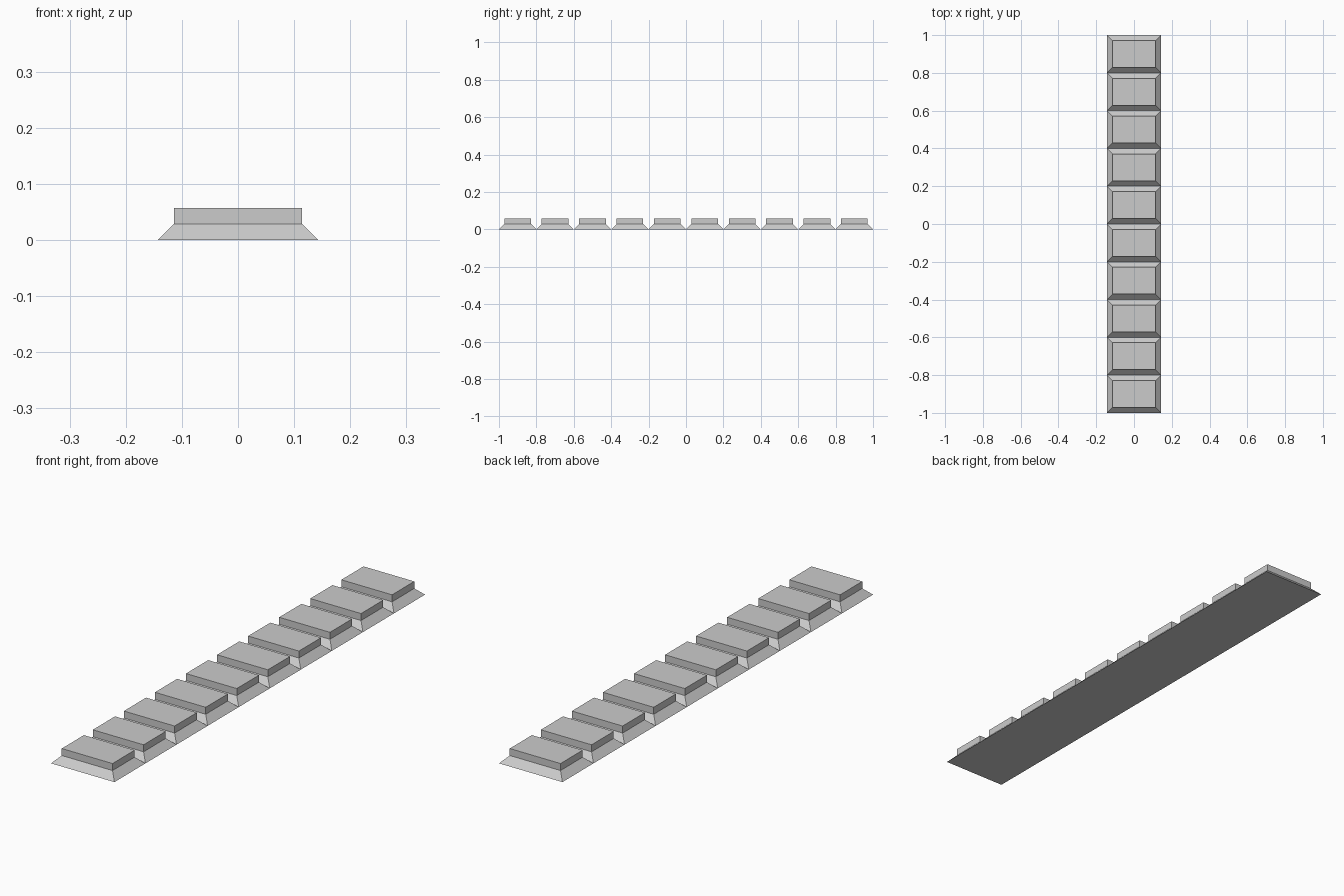
import bpy
import bmesh

cube = bpy.data.objects.get("Cube")
if cube:
    bpy.data.objects.remove(cube, do_unlink=True)

COUNT = 10
PITCH = 2 / COUNT
HALF_WIDTH = 0.143
SLOPE = 0.0286
HEIGHT = 0.0572

grey = bpy.data.materials.new("plain grey")
grey.use_nodes = True
colour = (0.6, 0.6, 0.6, 1)
grey.diffuse_color = colour
grey.node_tree.nodes["Principled BSDF"].inputs["Base Color"].default_value = colour


def stud(name, y):
    """A flared foot with a straight block on top, as one closed solid."""
    bm = bmesh.new()
    bmesh.ops.create_cube(bm, size=1)
    for v in bm.verts:
        v.co.x *= 2 * HALF_WIDTH
        v.co.y *= PITCH
        v.co.z = 0 if v.co.z < 0 else SLOPE
        # Taper the top of the foot at 45 degrees
        if v.co.z > 0:
            v.co.x -= SLOPE if v.co.x > 0 else -SLOPE
            v.co.y -= SLOPE if v.co.y > 0 else -SLOPE
    # Raise the block from the foot
    bm.normal_update()
    top = max(bm.faces, key=lambda f: f.calc_center_median().z)
    raised = bmesh.ops.extrude_discrete_faces(bm, faces=[top])["faces"][0]
    bmesh.ops.translate(bm, verts=raised.verts, vec=(0, 0, HEIGHT - SLOPE))
    bmesh.ops.recalc_face_normals(bm, faces=bm.faces)

    mesh = bpy.data.meshes.new(name)
    bm.to_mesh(mesh)
    bm.free()
    mesh.materials.append(grey)
    obj = bpy.data.objects.new(name, mesh)
    obj.location.y = y
    bpy.context.collection.objects.link(obj)


# Row of studs from front to back
for i in range(COUNT):
    stud(f"stud_{i + 1}", -1 + PITCH * (i + 0.5))
